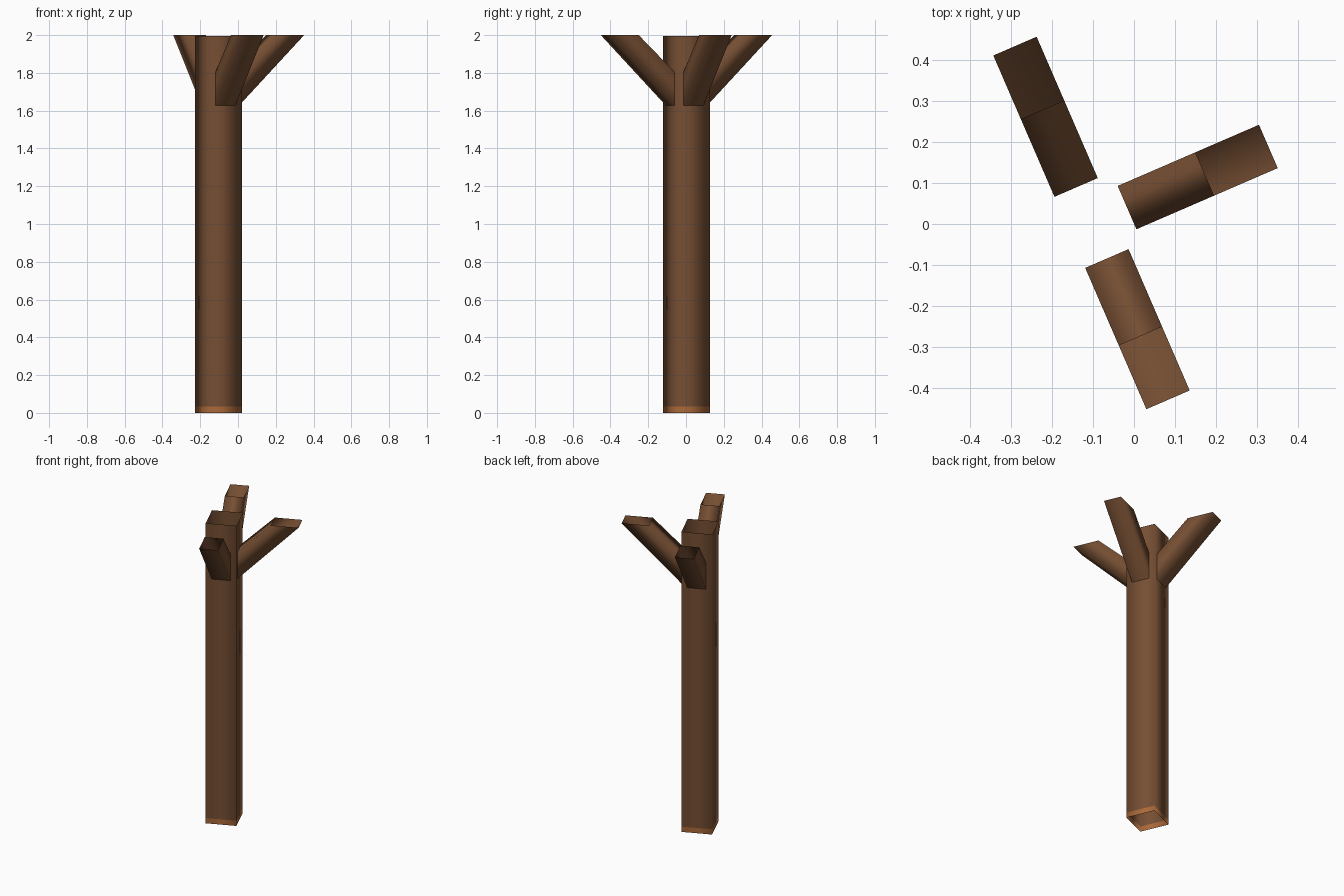
import bpy
from mathutils import Matrix, Vector
from math import radians

cube = bpy.data.objects.get("Cube")
if cube:
    bpy.data.objects.remove(cube)


def material(name, rgb):
    mat = bpy.data.materials.new(name)
    mat.use_nodes = True
    colour = (*rgb, 1)
    mat.diffuse_color = colour
    bsdf = mat.node_tree.nodes["Principled BSDF"]
    bsdf.inputs["Base Color"].default_value = colour
    bsdf.inputs["Roughness"].default_value = 0.9
    return mat


bark = material("brown bark", (0.18, 0.077, 0.033))
bare_wood = material("orange bare wood", (0.40, 0.14, 0.042))

CENTRE = Vector((-0.1035, 0.0025, 0))
TURN = 23.4          # rotation of the square trunk
HALF = 0.0943        # half the trunk side
BRANCH_HALF = 0.0575


def open_tube(name, rings, angle, materials):
    """Smooth four-sided tube, open at both ends, turned about the trunk axis."""
    place = Matrix.Translation(CENTRE) @ Matrix.Rotation(radians(angle), 4, "Z")
    verts = [place @ Vector(p) for ring in rings for p in ring]
    faces = [(4 * r + i, 4 * r + (i + 1) % 4, 4 * r + 4 + (i + 1) % 4, 4 * r + 4 + i)
             for r in range(len(rings) - 1) for i in range(4)]
    mesh = bpy.data.meshes.new(name)
    mesh.from_pydata(verts, [], faces)
    for mat in materials:
        mesh.materials.append(mat)
    for face in mesh.polygons:
        face.use_smooth = True
    obj = bpy.data.objects.new(name, mesh)
    bpy.context.collection.objects.link(obj)
    return obj


# Trunk: square tube with a worn strip around the foot
square = [(-HALF, -HALF), (HALF, -HALF), (HALF, HALF), (-HALF, HALF)]
levels = (0, 0.035, 1.995)
trunk = open_tube("trunk", [[(x, y, z) for x, y in square] for z in levels],
                  TURN, [bark, bare_wood])
for face in trunk.data.polygons:
    face.material_index = 1 if face.center.z < 0.035 else 0


# Branches: slanted beams cut upright at the trunk and level at the tip
def branch(name, angle):
    w = BRANCH_HALF
    low, high = (HALF, 1.627), (HALF, 1.805)
    tip_low, tip_high = (HALF + 0.375, 2.0), (HALF + 0.206, 2.0)

    def ring(a, b):
        return [(a[0], -w, a[1]), (a[0], w, a[1]), (b[0], w, b[1]), (b[0], -w, b[1])]

    open_tube(name, [ring(low, high), ring(tip_low, tip_high)], angle, [bark])


for name, quarter in (("left_branch", 0), ("back_branch", 1), ("front_branch", -1)):
    branch(name, TURN + 90 * quarter)
